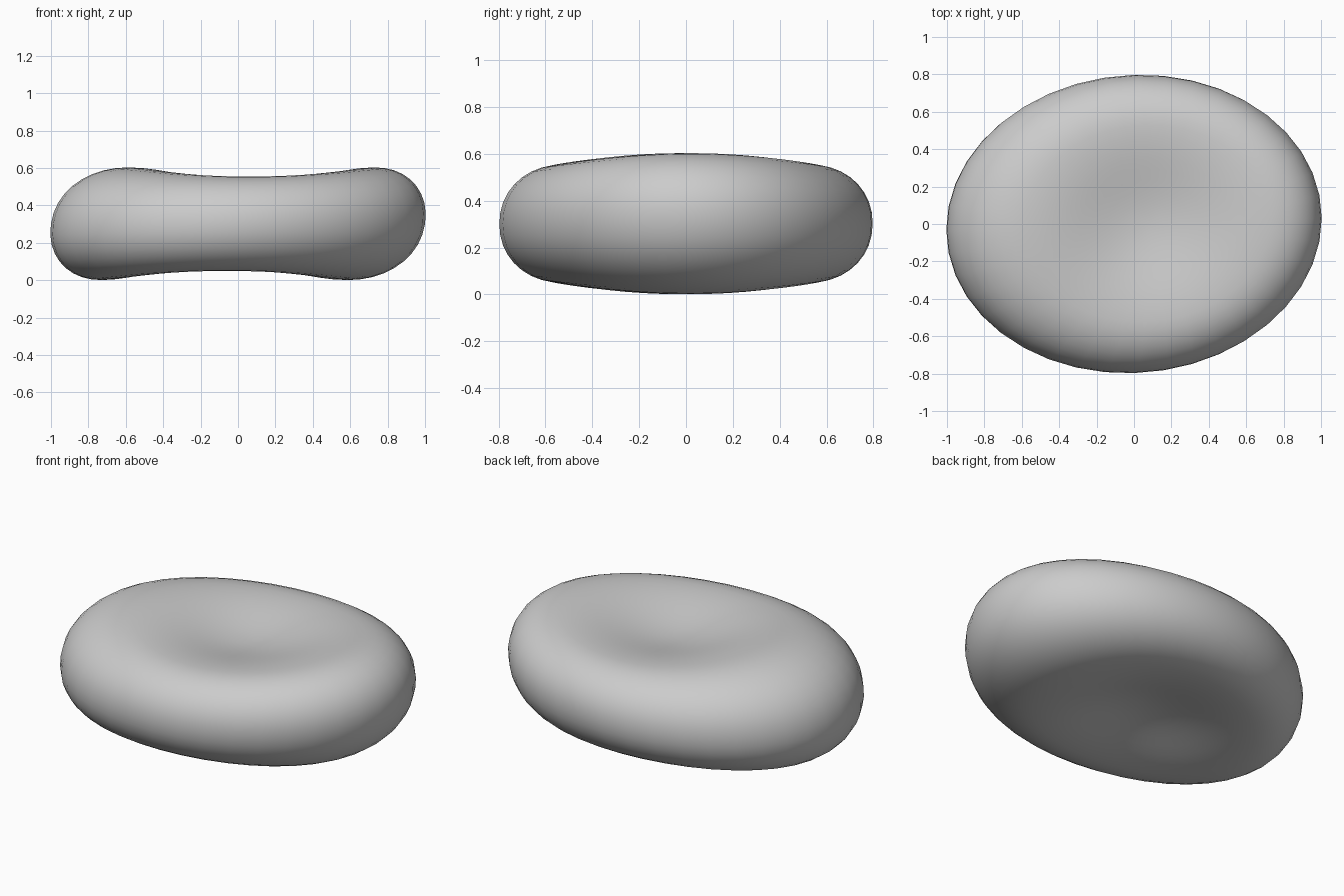
import bpy, bmesh, math

cube = bpy.data.objects.get("Cube")
if cube:
    bpy.data.objects.remove(cube)

SEGMENTS = 40
RIDGE = 0.66      # relative radius of the thickest ring
DEPTH = 0.085     # depth of the dimple on each face
HALF_LENGTH, HALF_WIDTH, MID = 1.0, 0.797, 0.302


def half_thickness(r, angle):
    """Full round outer edge, thickest at the ridge, soft dimple inside."""
    ridge_height = 0.252 + 0.049 * math.cos(angle) ** 2
    if r >= RIDGE:
        edge = (r - RIDGE) / (1 - RIDGE)
        return ridge_height * max(0, 1 - edge ** 2.1) ** (1 / 2.1)
    blend = (1 - math.cos(math.pi * r / RIDGE)) / 2
    center = 0.275 - DEPTH
    return center + (ridge_height - center) * blend


def surface_point(r, angle, side):
    h = side * half_thickness(r, angle)
    lean = 0.15 + 0.25 * (1 - r)
    x = HALF_LENGTH * r * math.cos(angle) + lean * h
    y = HALF_WIDTH * r * math.sin(angle) + 0.03 * x
    return x, y, MID + h


# Ring radii from the top centre out over the edge to the bottom centre
inner = [RIDGE * i / 9 for i in range(1, 9)]
outer = [RIDGE + (1 - RIDGE) * math.sin(math.pi / 2 * i / 9) for i in range(9)]
radii = inner + outer
rings = [(r, 1) for r in radii] + [(1, 1)] + [(r, -1) for r in reversed(radii)]

bm = bmesh.new()
angles = [2 * math.pi * i / SEGMENTS for i in range(SEGMENTS)]
loops = [[bm.verts.new(surface_point(r, a, s)) for a in angles] for r, s in rings]
top = bm.verts.new(surface_point(0, 0, 1))
bottom = bm.verts.new(surface_point(0, 0, -1))
for i in range(SEGMENTS):
    j = (i + 1) % SEGMENTS
    bm.faces.new((top, loops[0][i], loops[0][j]))
    bm.faces.new((bottom, loops[-1][j], loops[-1][i]))
    for a, b in zip(loops, loops[1:]):
        bm.faces.new((a[i], b[i], b[j], a[j]))
bmesh.ops.recalc_face_normals(bm, faces=bm.faces)
for face in bm.faces:
    face.smooth = True

mesh = bpy.data.meshes.new("cell_body")
bm.to_mesh(mesh)
bm.free()
body = bpy.data.objects.new("cell_body", mesh)
bpy.context.collection.objects.link(body)

# Plain grey
grey = bpy.data.materials.new("plain grey")
grey.use_nodes = True
color = (0.6, 0.6, 0.6, 1)
grey.diffuse_color = color
grey.node_tree.nodes["Principled BSDF"].inputs["Base Color"].default_value = color
mesh.materials.append(grey)
